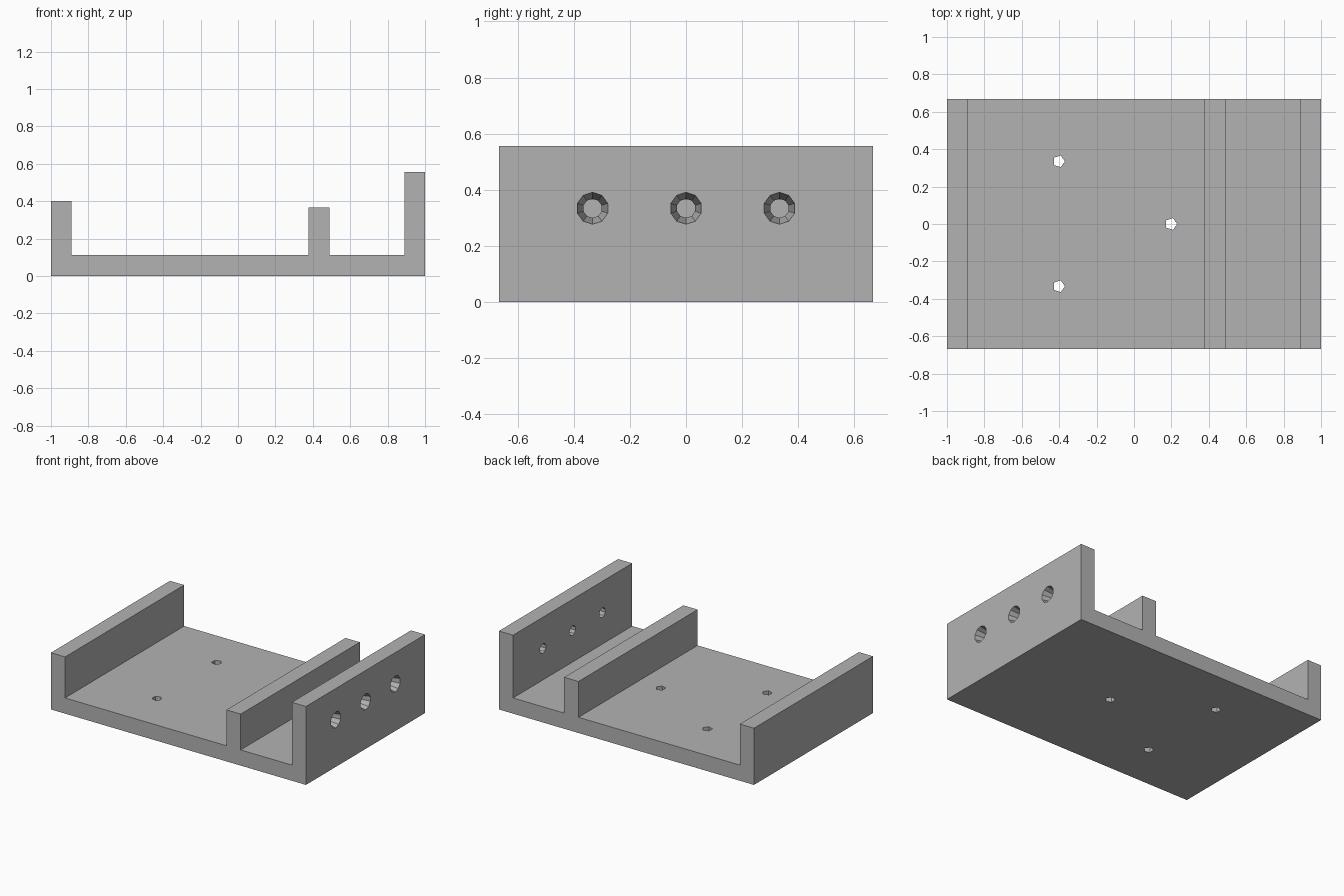
import bpy, bmesh, math
from mathutils import Vector, Matrix

cube = bpy.data.objects.get("Cube")
if cube:
    bpy.data.objects.remove(cube, do_unlink=True)

# Single plain grey
grey = bpy.data.materials.new("plain grey")
grey.use_nodes = True
colour = (0.45, 0.45, 0.45, 1)
grey.diffuse_color = colour
grey.node_tree.nodes["Principled BSDF"].inputs["Base Color"].default_value = colour

HALF_DEPTH = 0.667
WALL = 0.111


def add_object(name, bm):
    bmesh.ops.recalc_face_normals(bm, faces=bm.faces)
    mesh = bpy.data.meshes.new(name)
    bm.to_mesh(mesh)
    bm.free()
    mesh.materials.append(grey)
    obj = bpy.data.objects.new(name, mesh)
    bpy.context.scene.collection.objects.link(obj)
    return obj


def hole_cutter(name, start, end, r_start, r_end, sides, corner):
    """Tapered prism from start to end, its first corner pointing along corner."""
    bm = bmesh.new()
    start, end, corner = Vector(start), Vector(end), Vector(corner)
    axis = (end - start).normalized()
    rings = []
    for centre, radius in ((start, r_start), (end, r_end)):
        rings.append([bm.verts.new(centre + Matrix.Rotation(math.tau * i / sides, 3, axis)
                                   @ corner * radius) for i in range(sides)])
    for ring in rings:
        bm.faces.new(ring)
    for i in range(sides):
        j = (i + 1) % sides
        bm.faces.new((rings[0][i], rings[0][j], rings[1][j], rings[1][i]))
    obj = add_object(name, bm)
    obj.hide_render = True
    return obj


# Tray: floor and three upright walls extruded from one profile
profile = [(-1, 0), (1, 0), (1, 0.556), (1 - WALL, 0.556), (1 - WALL, WALL),
           (0.488, WALL), (0.488, 0.365), (0.376, 0.365), (0.376, WALL),
           (WALL - 1, WALL), (WALL - 1, 0.402), (-1, 0.402)]
bm = bmesh.new()
face = bm.faces.new([bm.verts.new((x, -HALF_DEPTH, z)) for x, z in profile])
extruded = bmesh.ops.extrude_face_region(bm, geom=[face], use_keep_orig=True)
verts = [v for v in extruded["geom"] if isinstance(v, bmesh.types.BMVert)]
bmesh.ops.translate(bm, verts=verts, vec=(0, 2 * HALF_DEPTH, 0))
tray = add_object("walled_tray", bm)

# Mounting holes through the floor
cutters = [hole_cutter("floor_hole_cutter", (x, y, -0.1), (x, y, 0.2), 0.033, 0.033, 5, (1, 0, 0))
           for x, y in ((-0.402, 0.335), (-0.402, -0.333), (0.198, 0))]

# Tapered screw holes through the tall wall
taper = 0.023 / WALL
over = 0.02
for y in (-0.333, 0, 0.333):
    cutters.append(hole_cutter("wall_hole_cutter", (1 + over, y, 0.334), (1 - WALL - over, y, 0.334),
                               0.057 + taper * over, 0.034 - taper * over, 10, (0, 0, 1)))

# Cut the holes and discard the cutters
bpy.context.view_layer.objects.active = tray
for cutter in cutters:
    mod = tray.modifiers.new("hole", 'BOOLEAN')
    mod.operation = 'DIFFERENCE'
    mod.solver = 'EXACT'
    mod.object = cutter
    bpy.ops.object.modifier_apply(modifier=mod.name)
    bpy.data.objects.remove(cutter, do_unlink=True)
